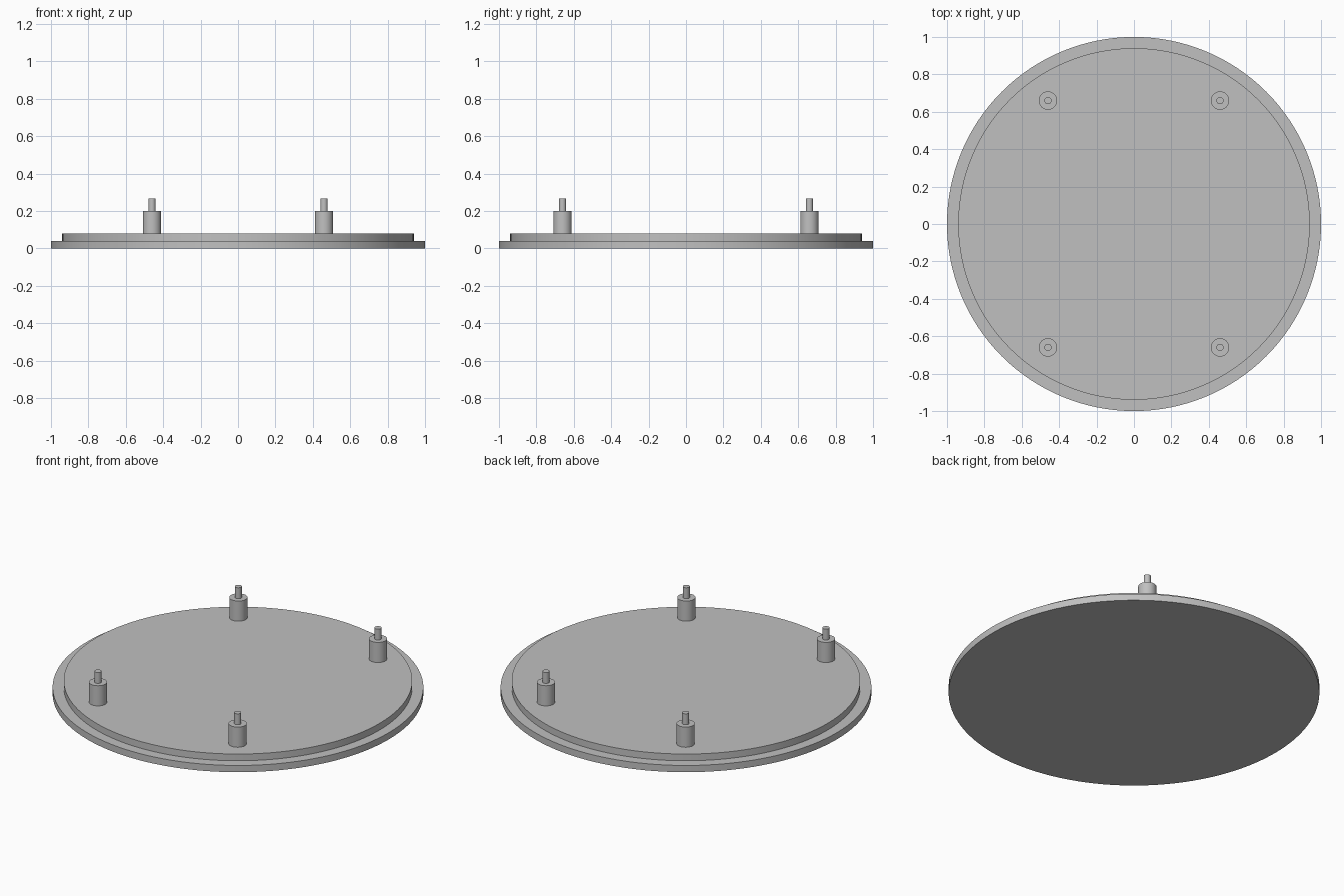
import bpy
import math

# Remove the default cube
cube = bpy.data.objects.get("Cube")
if cube:
    bpy.data.objects.remove(cube, do_unlink=True)

# Single grey material
GREY = (0.53, 0.53, 0.53, 1.0)
grey = bpy.data.materials.new("light_grey")
grey.use_nodes = True
grey.diffuse_color = GREY
grey.node_tree.nodes["Principled BSDF"].inputs["Base Color"].default_value = GREY


def cylinder(name, radius, bottom, top, sides, x=0.0, y=0.0):
    """Upright cylinder between two heights, smooth with sharp rims."""
    bpy.ops.mesh.primitive_cylinder_add(
        vertices=sides, radius=radius, depth=top - bottom,
        location=(x, y, (bottom + top) / 2))
    obj = bpy.context.object
    obj.name = name
    obj.data.name = name
    obj.data.materials.append(grey)
    bpy.ops.object.shade_smooth_by_angle(angle=math.radians(30))
    return obj


# Stepped round plate
cylinder("base_flange", 1.0, 0.0, 0.04, 128)
cylinder("raised_disc", 0.94, 0.04, 0.08, 128)

# Four standoff posts, each with a thin locating pin
for side, sx in (("left", 1), ("right", -1)):
    for end, sy in (("front", -1), ("back", 1)):
        x, y = sx * 0.46, sy * 0.66
        cylinder(f"{end}_{side}_post", 0.049, 0.08, 0.2, 48, x, y)
        cylinder(f"{end}_{side}_pin", 0.019, 0.2, 0.265, 32, x, y)
